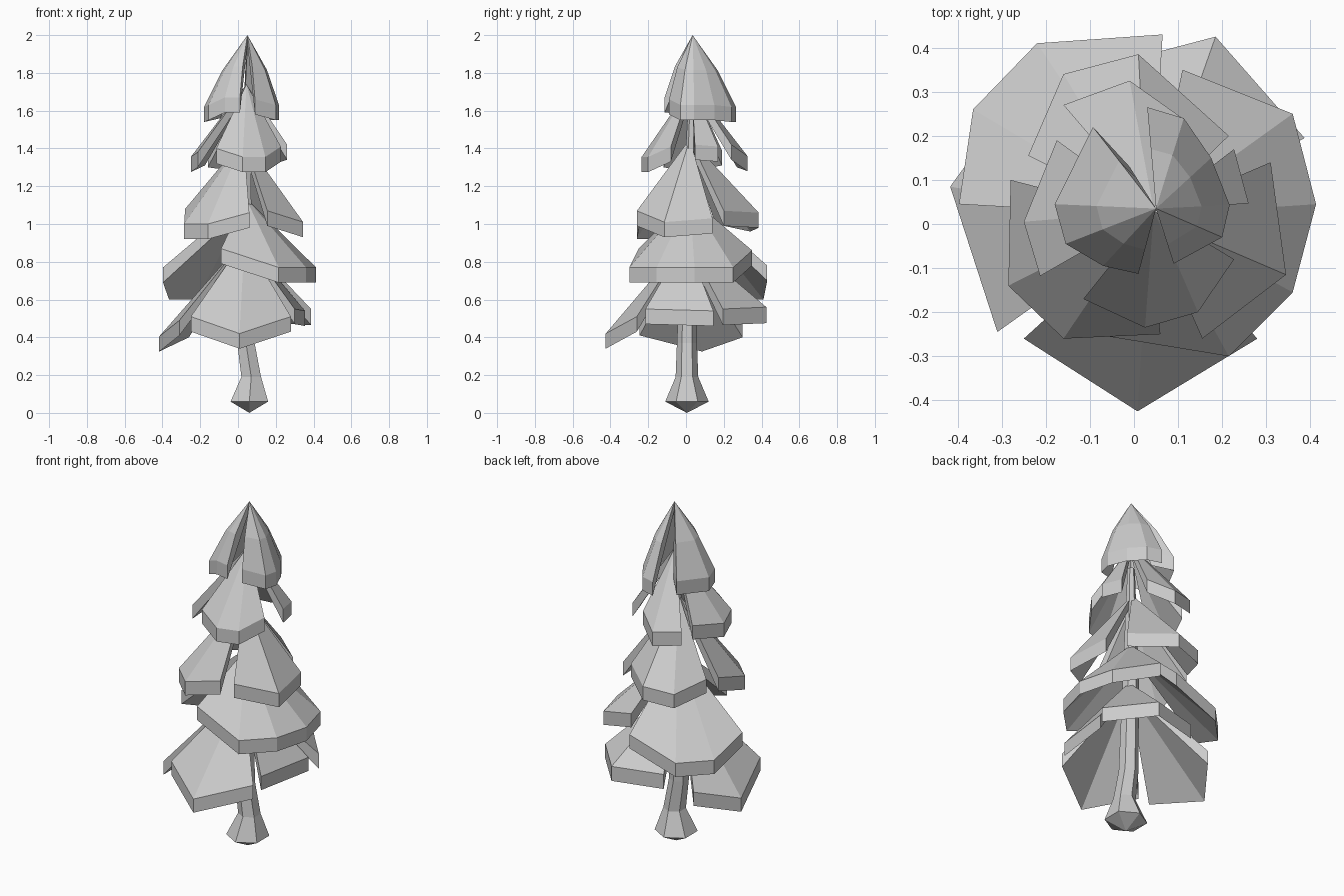
import bpy, bmesh, math
from mathutils import Vector

if "Cube" in bpy.data.objects:
    bpy.data.objects.remove(bpy.data.objects["Cube"])


def finish(name, bm):
    bmesh.ops.recalc_face_normals(bm, faces=bm.faces)
    me = bpy.data.meshes.new(name)
    bm.to_mesh(me)
    bm.free()
    ob = bpy.data.objects.new(name, me)
    bpy.context.collection.objects.link(ob)


def bough(name, apex, rim, lip=0.08, bulge=0.0):
    """Solid fan: slanted facets from the apex, a vertical lip, a hollowed underside."""
    bm = bmesh.new()
    apex = Vector(apex)
    top = bm.verts.new(apex)
    low = bm.verts.new(apex - Vector((0, 0, 0.05)))
    up = [bm.verts.new(p) for p in rim]
    dn = [bm.verts.new((p[0], p[1], p[2] - lip)) for p in rim]
    mid = []
    if bulge:
        for p in rim:
            m = (Vector(p) + apex) / 2
            out = Vector((p[0] - apex.x, p[1] - apex.y, 0)).normalized()
            mid.append(bm.verts.new(m + out * bulge))
    for i in range(len(rim) - 1):
        if mid:
            bm.faces.new((top, mid[i], mid[i + 1]))
            bm.faces.new((mid[i], up[i], up[i + 1], mid[i + 1]))
        else:
            bm.faces.new((top, up[i], up[i + 1]))
        bm.faces.new((up[i], dn[i], dn[i + 1], up[i + 1]))
        bm.faces.new((low, dn[i + 1], dn[i]))
    # side walls at both ends of the fan
    for i in (0, -1):
        side = [top] + ([mid[i]] if mid else []) + [up[i], dn[i], low]
        bm.faces.new(side)
    finish(name, bm)


# Trunk: six-sided, flared foot with a pointed base
bm = bmesh.new()
rings = []
for x, y, z, r in [(.06, .005, .06, .115), (.07, .005, .19, .06), (.042, .005, .37, .053),
                   (.035, .015, .9, .045), (.045, .03, 1.6, .02)]:
    rings.append([bm.verts.new((x + r * math.cos(math.radians(60 * k + 30)),
                                y + r * math.sin(math.radians(60 * k + 30)), z)) for k in range(6)])
foot = bm.verts.new((.06, .005, 0))
for k in range(6):
    j = (k + 1) % 6
    bm.faces.new((foot, rings[0][j], rings[0][k]))
    for a, b in zip(rings, rings[1:]):
        bm.faces.new((a[k], a[j], b[j], b[k]))
bm.faces.new(rings[-1])
finish("trunk", bm)

# Tier 1, lowest boughs
a = (.035, .0, .92)
bough("tier1_front", a, [(-.25, -.26, .51), (.008, -.425, .42), (.28, -.26, .51)])
bough("tier1_left", a, [(-.31, -.245, .49), (-.417, .085, .405), (-.26, .3, .48)])
bough("tier1_right", a, [(.3, -.215, .55), (.355, .145, .54)])
bough("tier1_back", a, [(.387, .195, .55), (.185, .425, .56), (-.1, .35, .56)], .085)

# Tier 2
a = (.04, .02, 1.14)
bough("tier2_right", a, [(-.09, -.25, .87), (.215, -.3, .77), (.36, -.155, .77),
                         (.413, .045, .77), (.36, .25, .77), (.11, .35, .86)])
bough("tier2_back_left", a, [(-.397, .045, .77), (-.365, .26, .68), (-.22, .41, .68),
                             (.065, .43, .78)])

# Tier 3
a = (.03, .02, 1.45)
bough("tier3_front_left", a, [(-.28, .1, 1.08), (-.285, -.14, 1.0), (-.16, -.26, 1.0),
                              (.06, -.25, 1.06)])
bough("tier3_right", a, [(.155, -.26, 1.07), (.345, -.115, 1.01), (.31, .14, 1.03)])
bough("tier3_back", a, [(.215, .2, 1.07), (.01, .385, 1.06), (-.16, .34, 1.04), (-.24, .155, 1.08)])

# Tier 4
a = (.045, .03, 1.74)
bough("tier4_front", a, [(-.115, -.17, 1.4), (.025, -.235, 1.355), (.145, -.2, 1.355),
                         (.227, -.08, 1.41)])
bough("tier4_right", a, [(.26, .047, 1.42), (.227, .17, 1.41)])
bough("tier4_left", a, [(-.213, -.118, 1.38), (-.25, .005, 1.355), (-.175, .19, 1.39)])
bough("tier4_back", a, [(-.16, .27, 1.38), (-.01, .325, 1.36), (.11, .24, 1.42)])

# Tip: two shells meeting at the peak
a = (.05, .035, 2.0)
bough("tip_left", a, [(.01, -.113, 1.67), (-.07, -.095, 1.67), (-.155, -.045, 1.63),
                      (-.18, .045, 1.62), (-.093, .22, 1.64), (-.01, .13, 1.68)], .08, .02)
bough("tip_right", a, [(.03, .265, 1.62), (.113, .24, 1.62), (.175, .15, 1.63),
                       (.217, .043, 1.63), (.2, -.03, 1.63), (.09, -.09, 1.66)], .08, .02)
